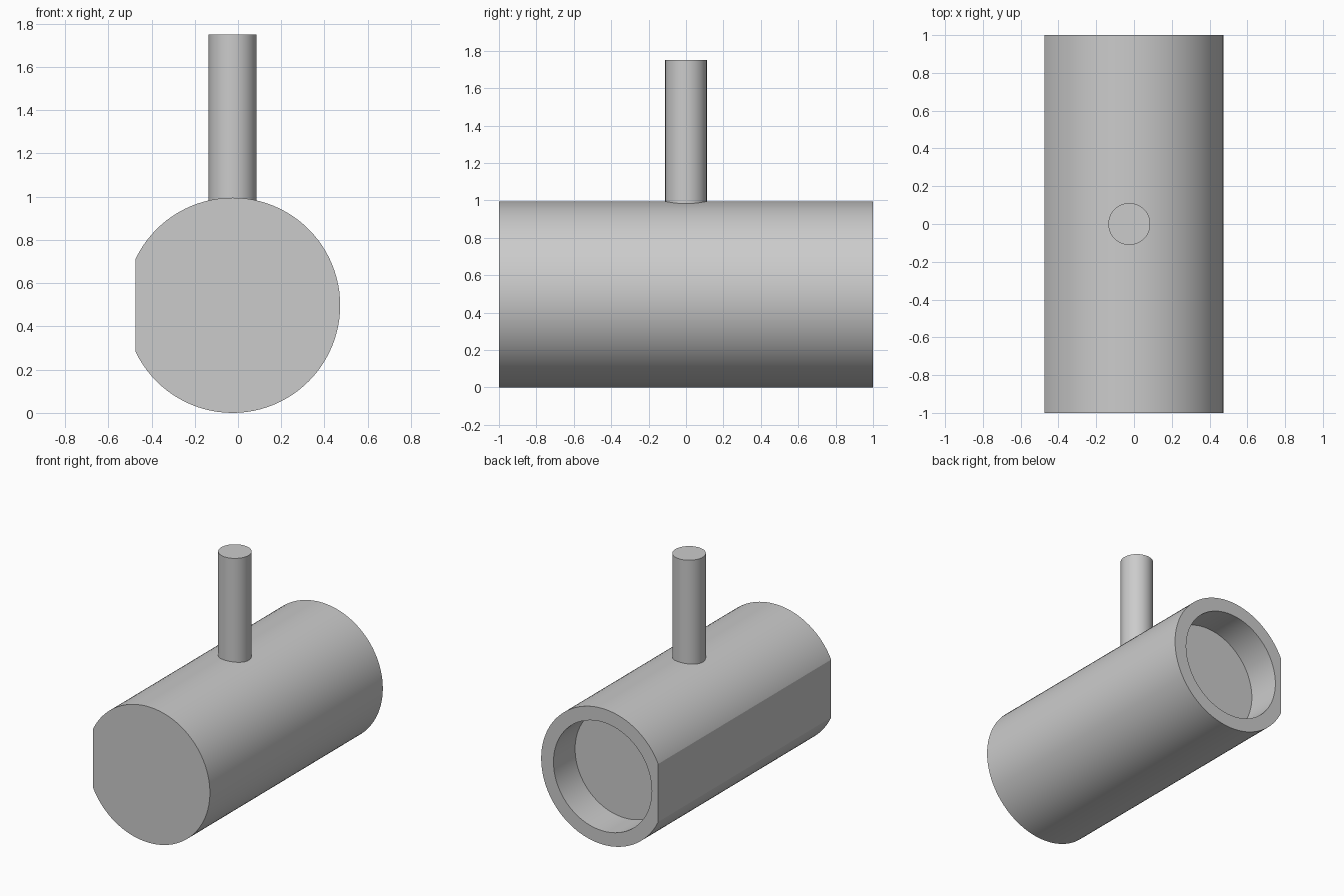
import bpy, bmesh, math
from mathutils import Matrix

if "Cube" in bpy.data.objects:
    bpy.data.objects.remove(bpy.data.objects["Cube"])

RADIUS = 0.4975
AXIS_X = -0.025
FLAT_X = -0.475
RECESS_RADIUS = 0.398
RECESS_DEPTH = 0.25

grey = bpy.data.materials.new("plain grey")
grey.use_nodes = True
GREY = (0.6, 0.6, 0.6, 1)
grey.diffuse_color = GREY
grey.node_tree.nodes["Principled BSDF"].inputs["Base Color"].default_value = GREY


def cylinder(name, radius, length, centre, along_y=False, flat_x=None):
    """Capped cylinder, optionally trimmed flat on its -x side."""
    bm = bmesh.new()
    turn = Matrix.Rotation(math.pi / 2, 4, "X") if along_y else Matrix()
    bmesh.ops.create_cone(bm, cap_ends=True, segments=96, radius1=radius,
                          radius2=radius, depth=length,
                          matrix=Matrix.Translation(centre) @ turn)
    if flat_x is not None:
        cut = bmesh.ops.bisect_plane(bm, geom=bm.verts[:] + bm.edges[:] + bm.faces[:],
                                     plane_co=(flat_x, 0, 0), plane_no=(-1, 0, 0),
                                     clear_outer=True)
        rim = [e for e in cut["geom_cut"] if isinstance(e, bmesh.types.BMEdge)]
        bmesh.ops.holes_fill(bm, edges=rim, sides=0)
    bmesh.ops.recalc_face_normals(bm, faces=bm.faces[:])
    mesh = bpy.data.meshes.new(name)
    bm.to_mesh(mesh)
    bm.free()
    mesh.materials.append(grey)
    obj = bpy.data.objects.new(name, mesh)
    bpy.context.collection.objects.link(obj)
    return obj


def activate(obj):
    bpy.ops.object.select_all(action="DESELECT")
    obj.select_set(True)
    bpy.context.view_layer.objects.active = obj


# Horizontal body with a flat along one side
body = cylinder("body", RADIUS, 2, (AXIS_X, 0, RADIUS), True, FLAT_X)

# Round recess in the back end
cutter = cylinder("recess_cutter", RECESS_RADIUS, 2 * RECESS_DEPTH,
                  (AXIS_X, 1, RADIUS), True)
cutter.hide_render = True
recess = body.modifiers.new("recess", "BOOLEAN")
recess.operation = "DIFFERENCE"
recess.solver = "EXACT"
recess.object = cutter
activate(body)
bpy.ops.object.modifier_apply(modifier=recess.name)
bpy.data.objects.remove(cutter)

# Upright stem, seated into the body
STEM_TOP, STEM_BASE = 1.75, 0.9
stem = cylinder("stem", 0.111, STEM_TOP - STEM_BASE,
                (AXIS_X, 0, (STEM_TOP + STEM_BASE) / 2))

for part in (body, stem):
    activate(part)
    bpy.ops.object.shade_smooth_by_angle(angle=math.radians(20))
